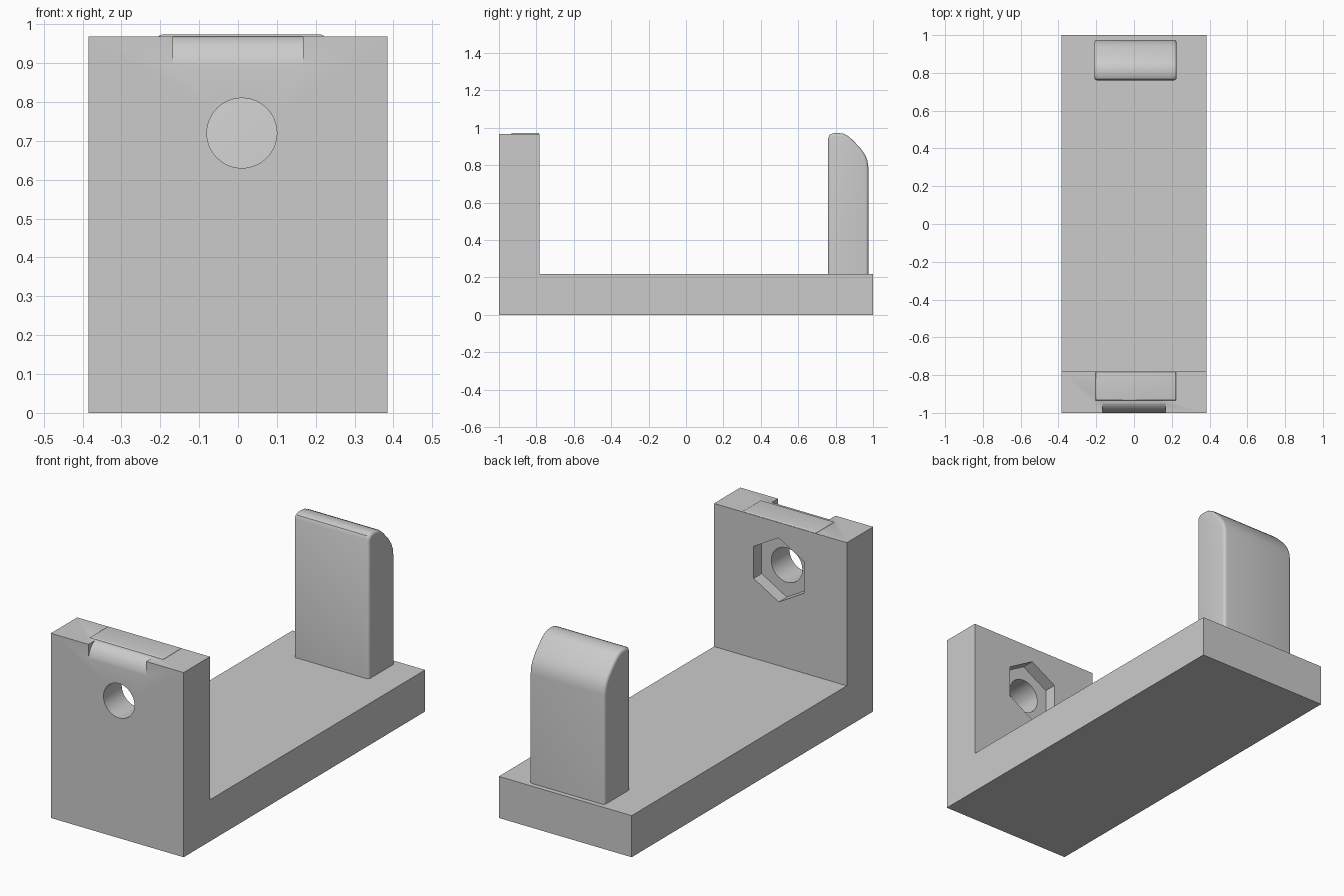
import bpy, bmesh, math

if "Cube" in bpy.data.objects:
    bpy.data.objects.remove(bpy.data.objects["Cube"])

grey = bpy.data.materials.new("plain grey")
grey.diffuse_color = (0.6, 0.6, 0.6, 1)
grey.use_nodes = True
grey.node_tree.nodes["Principled BSDF"].inputs["Base Color"].default_value = grey.diffuse_color


def extrude(name, profile, start, end, axis):
    """Extrude a closed profile: (y, z) points along x, or (x, z) points along y."""
    def place(p, t):
        return (t, p[0], p[1]) if axis == 'X' else (p[0], t, p[1])
    bm = bmesh.new()
    a = [bm.verts.new(place(p, start)) for p in profile]
    b = [bm.verts.new(place(p, end)) for p in profile]
    n = len(profile)
    bm.faces.new(a)
    bm.faces.new(b[::-1])
    for i in range(n):
        bm.faces.new((a[i], b[i], b[(i + 1) % n], a[(i + 1) % n]))
    bmesh.ops.recalc_face_normals(bm, faces=bm.faces)
    mesh = bpy.data.meshes.new(name)
    bm.to_mesh(mesh)
    bm.free()
    ob = bpy.data.objects.new(name, mesh)
    bpy.context.collection.objects.link(ob)
    mesh.materials.append(grey)
    return ob


def activate(ob):
    bpy.ops.object.select_all(action='DESELECT')
    ob.select_set(True)
    bpy.context.view_layer.objects.active = ob


def cut(ob, cutter):
    mod = ob.modifiers.new("cut", 'BOOLEAN')
    mod.operation, mod.solver, mod.object = 'DIFFERENCE', 'EXACT', cutter
    activate(ob)
    bpy.ops.object.modifier_apply(modifier=mod.name)
    bpy.data.objects.remove(cutter)


def smooth(ob):
    activate(ob)
    bpy.ops.object.shade_smooth_by_angle(angle=math.radians(35))


def ring(cx, cz, r, n, turn=0.0):
    return [(cx + r * math.cos(turn + math.tau * i / n),
             cz + r * math.sin(turn + math.tau * i / n)) for i in range(n)]


def round_edges(ob, width, choose):
    """Bevel only the edges that match a rule."""
    bm = bmesh.new()
    bm.from_mesh(ob.data)
    edges = [e for e in bm.edges if choose(e)]
    bmesh.ops.bevel(bm, geom=edges, offset=width, segments=4, profile=0.5,
                    affect='EDGES', clamp_overlap=True)
    bm.to_mesh(ob.data)
    bm.free()


# L-shaped bracket: base slab and front wall
bracket = extrude("bracket", [(-1, 0), (1, 0), (1, 0.218), (-0.782, 0.218),
                              (-0.782, 0.968), (-1, 0.968)], -0.385, 0.385, 'X')

# Bolt hole through the wall and hexagonal nut pocket on its inner face
cut(bracket, extrude("hole_cutter", ring(0.01, 0.72, 0.09, 48), -1.1, -0.7, 'Y'))
cut(bracket, extrude("nut_cutter", ring(0.01, 0.72, 0.168, 6, math.pi / 6),
                     -0.849, -0.7, 'Y'))

# Rounded notch in the top front edge of the wall
arc = [(-0.925 - 0.076 * math.sin(t), 0.88 + 0.092 * math.cos(t))
       for t in (math.pi / 2 * i / 12 for i in range(13))]
cut(bracket, extrude("notch_cutter", arc + [(-1.1, 0.88), (-1.1, 1.1), (-0.925, 1.1)],
                     -0.167, 0.167, 'X'))
smooth(bracket)

# Low raised pad on top of the wall
pad = extrude("wall_top_pad", [(-0.935, 0.95), (-0.784, 0.95),
                               (-0.784, 0.973), (-0.935, 0.973)], -0.205, 0.222, 'X')
round_edges(pad, 0.008, lambda e: all(v.co.z > 0.96 for v in e.verts))
smooth(pad)

# Upright tab at the back: straight inner side, curved outer shoulder
shoulder = [(0.975, 0.79), (0.970, 0.825), (0.958, 0.855), (0.940, 0.882),
            (0.915, 0.910), (0.890, 0.936), (0.865, 0.957), (0.840, 0.969),
            (0.810, 0.973), (0.785, 0.971), (0.768, 0.963), (0.760, 0.945)]
tab = extrude("back_tab", [(0.76, 0.2), (0.975, 0.2)] + shoulder, -0.21, 0.226, 'X')
# Round the side rims, leaving the foot square
round_edges(tab, 0.016, lambda e: abs(e.verts[0].co.x - e.verts[1].co.x) < 1e-5
            and max(v.co.z for v in e.verts) > 0.21)
smooth(tab)
